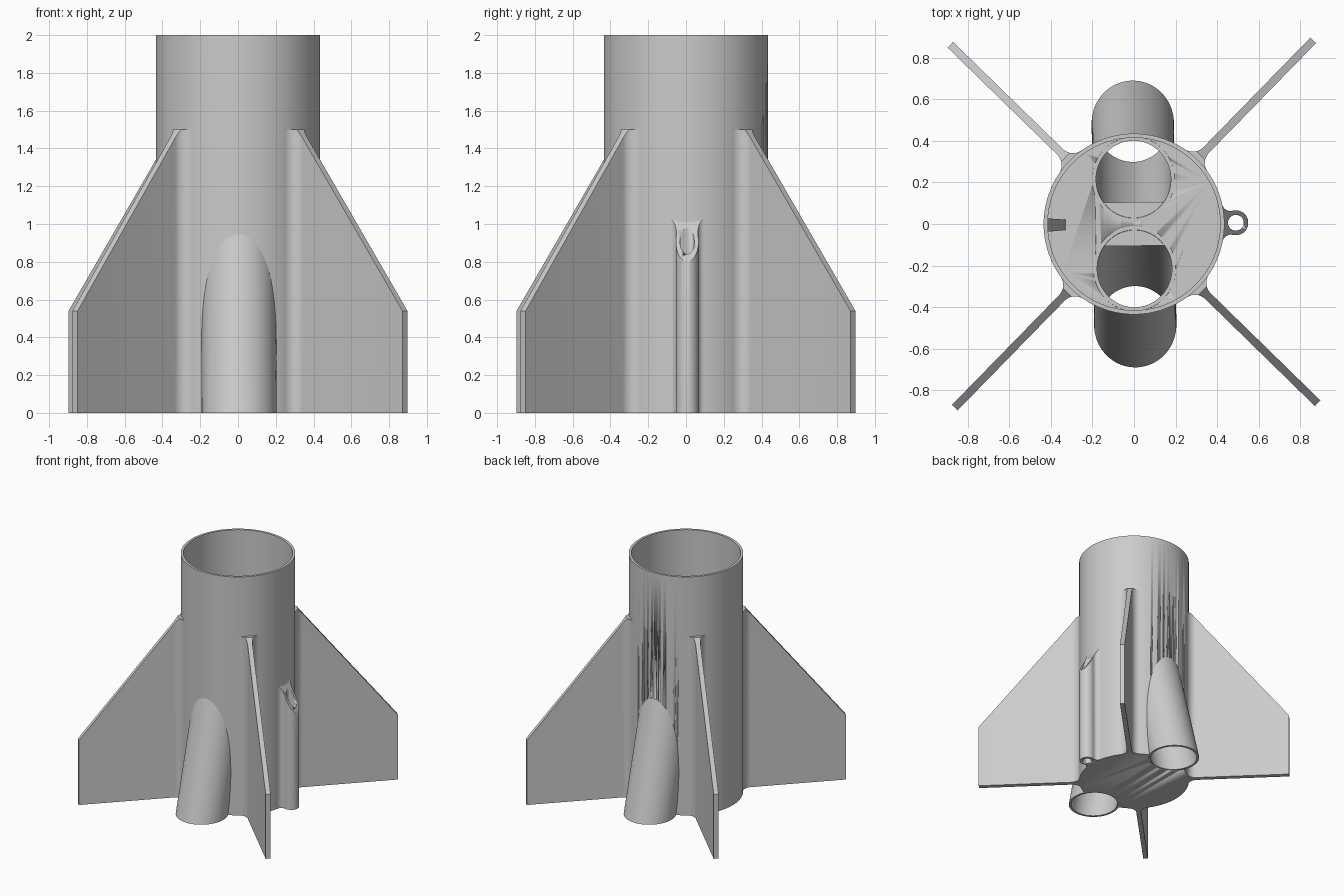
import bpy, bmesh
from math import sin, cos, pi, radians, sqrt, atan2
from mathutils import Matrix, Vector

cube = bpy.data.objects.get("Cube")
if cube:
    bpy.data.objects.remove(cube, do_unlink=True)

TWIST = radians(0.7)      # whole model is turned slightly about z
R, WALL = 0.435, 0.02     # body radius and wall
DECK = 1.0                # height of the inner bulkhead

grey = bpy.data.materials.new("plain_grey")
grey.use_nodes = True
grey.diffuse_color = (0.6, 0.6, 0.6, 1)
grey.node_tree.nodes["Principled BSDF"].inputs["Base Color"].default_value = (0.6, 0.6, 0.6, 1)


def finish(bm, name, angle=0.0):
    """Turn the mesh about z and make it a smooth-shaded object."""
    bmesh.ops.rotate(bm, verts=bm.verts, matrix=Matrix.Rotation(angle + TWIST, 3, "Z"))
    bmesh.ops.recalc_face_normals(bm, faces=bm.faces)
    mesh = bpy.data.meshes.new(name)
    bm.to_mesh(mesh)
    bm.free()
    mesh.materials.append(grey)
    ob = bpy.data.objects.new(name, mesh)
    bpy.context.collection.objects.link(ob)
    bpy.ops.object.select_all(action="DESELECT")
    ob.select_set(True)
    bpy.context.view_layer.objects.active = ob
    bpy.ops.object.shade_smooth_by_angle(angle=radians(30))
    return ob


def prism(outline, z0, z1):
    bm = bmesh.new()
    face = bm.faces.new([bm.verts.new((x, y, z0)) for x, y in outline])
    top = bmesh.ops.extrude_face_region(bm, geom=[face])["geom"]
    bmesh.ops.translate(bm, vec=(0, 0, z1 - z0),
                        verts=[v for v in top if isinstance(v, bmesh.types.BMVert)])
    return bm


def slice_off(bm, point, normal):
    """Cut away everything on the normal side and cap the cut."""
    cut = bmesh.ops.bisect_plane(bm, geom=bm.verts[:] + bm.edges[:] + bm.faces[:],
                                 plane_co=point, plane_no=normal, clear_outer=True)
    edges = [e for e in cut["geom_cut"] if isinstance(e, bmesh.types.BMEdge)]
    bmesh.ops.holes_fill(bm, edges=edges, sides=0)


def rings(profiles, steps=96, close=True):
    """Skin a list of (centre_y, rx, ry, z) ellipses, in order."""
    bm = bmesh.new()
    loops = [[bm.verts.new((rx * cos(2 * pi * i / steps), cy + ry * sin(2 * pi * i / steps), z))
              for i in range(steps)] for cy, rx, ry, z in profiles]
    pairs = list(zip(loops, loops[1:])) + ([(loops[-1], loops[0])] if close else [])
    for a, b in pairs:
        for i in range(steps):
            j = (i + 1) % steps
            bm.faces.new((a[i], a[j], b[j], b[i]))
    if not close:
        bm.faces.new(loops[0])
        bm.faces.new(loops[-1])
    return bm


def arc(cx, cy, r, a0, a1, n=10):
    return [(cx + r * cos(a0 + (a1 - a0) * i / n), cy + r * sin(a0 + (a1 - a0) * i / n))
            for i in range(n + 1)]


def mirrored(half):
    return half + [(x, -y) for x, y in reversed(half)]


# body: closed at the base, open cup above the bulkhead
ri = R - WALL
body = finish(rings([(0, R, R, 0), (0, R, R, 2), (0, ri, ri, 2), (0, ri, ri, DECK)],
                    128, False), "body_tube")

# canted motor tubes with their bores cut through the body
LOW, HIGH, STRETCH = 0.485, 0.215, 1.035
LEAN = (LOW - HIGH) / DECK


def section(r, z):
    return (LOW - LEAN * z, r, r * STRETCH, z)


for side, turn in (("back", 0), ("front", pi)):
    top = DECK + 0.002
    finish(rings([section(0.198, 0), section(0.198, top),
                  section(0.18, top), section(0.18, 0)]), side + "_motor_tube", turn)
    cutter = finish(rings([section(0.188, -0.1), section(0.188, DECK + 0.1)], close=False),
                    side + "_bore_cutter", turn)
    cutter.hide_render = True
    cutter.hide_set(True)
    mod = body.modifiers.new(side + "_bore", "BOOLEAN")
    mod.operation, mod.solver, mod.object = "DIFFERENCE", "EXACT", cutter
    # motor stop: a segment closing the inner side of the tube mouth
    spread = radians(54)
    stop = [(x, y) for x, y in arc(0, HIGH, 0.187, -pi / 2 - spread, -pi / 2 + spread, 24)]
    finish(prism(stop, DECK - 0.03, DECK - 0.003), side + "_motor_stop", turn)

# fins with concave root fillets, drawn along +x
HALF, F, TIP = 0.019, 0.07, 1.235
t = HALF + F
s = sqrt((R + F) ** 2 - t ** 2)
root = atan2(t, s)
fillet = arc(s, t, F, root + pi, 1.5 * pi)
half = [(ri + 0.005, 0.06)] + fillet + [(TIP, HALF)]
for i, name in enumerate(("back_left", "back_right", "front_right", "front_left")):
    bm = prism(mirrored(half), 0, 1.5)
    slice_off(bm, Vector((0.46, 0, 1.5)), Vector((0.96, 0, TIP - 0.46)))
    finish(bm, name + "_fin", pi / 4 + i * pi / 2)

# launch lug on the left side, blended into the body and cut at a slant
LUG, LR, LF = 0.49, 0.06, 0.04
s = ((R + LF) ** 2 - (LR + LF) ** 2 + LUG ** 2) / (2 * LUG)
t = sqrt((R + LF) ** 2 - s ** 2)
to_body = atan2(t, s) + pi
to_lug = atan2(-t, LUG - s) + 2 * pi
meet = atan2(t, s - LUG)
half = [(ri + 0.006, 0.07)] + arc(s, t, LF, to_body, to_lug) + arc(LUG, 0, LR, meet, 0, 16)[1:-1]
bm = prism(mirrored(half), 0, 1.1)
slice_off(bm, Vector((0.44, 0, 1.0)), Vector((0.2, 0, 0.11)))
lug = finish(bm, "launch_lug")
bm = prism(arc(LUG, 0, 0.038, 0, 2 * pi * 31 / 32, 31), -0.1, 1.2)
cutter = finish(bm, "lug_bore_cutter")
cutter.hide_render = True
cutter.hide_set(True)
for ob in (lug, body):
    mod = ob.modifiers.new("lug_bore", "BOOLEAN")
    mod.operation, mod.solver, mod.object = "DIFFERENCE", "EXACT", cutter

# cord anchor wedge inside the right wall
bm = prism([(-0.425, -0.033), (-0.33, -0.025), (-0.33, 0.025), (-0.425, 0.033)],
           DECK - 0.01, DECK + 0.3)
slice_off(bm, Vector((-0.33, 0, DECK)), Vector((0.3, 0, 0.09)))
finish(bm, "cord_anchor")
